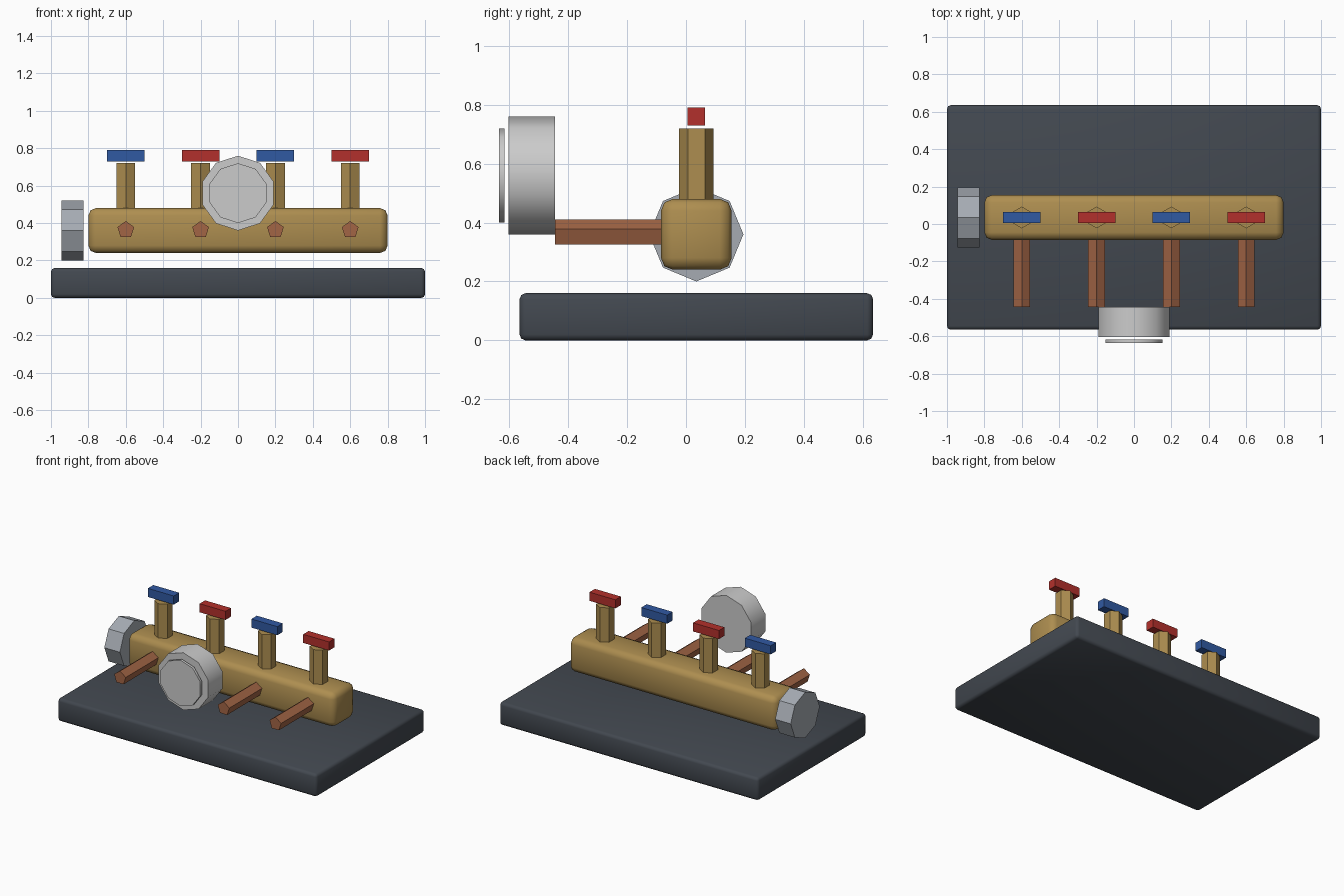
import bpy, bmesh
from math import pi, cos, sin, radians

if "Cube" in bpy.data.objects:
    bpy.data.objects.remove(bpy.data.objects["Cube"])


def material(name, rgb):
    m = bpy.data.materials.new(name)
    m.diffuse_color = (*rgb, 1)
    m.use_nodes = True
    m.node_tree.nodes["Principled BSDF"].inputs["Base Color"].default_value = m.diffuse_color
    return m


SLATE = material("slate", (0.055, 0.065, 0.08))
BRASS = material("brass", (0.42, 0.27, 0.08))
COPPER = material("copper", (0.36, 0.13, 0.06))
STEEL = material("steel", (0.38, 0.41, 0.45))
DIAL = material("pale_metal", (0.68, 0.69, 0.71))
RED = material("red", (0.45, 0.03, 0.025))
BLUE = material("blue", (0.03, 0.10, 0.36))


def finish(name, bm, mat, smooth=None):
    bmesh.ops.recalc_face_normals(bm, faces=bm.faces)
    mesh = bpy.data.meshes.new(name)
    bm.to_mesh(mesh)
    bm.free()
    mesh.materials.append(mat)
    ob = bpy.data.objects.new(name, mesh)
    bpy.context.collection.objects.link(ob)
    if smooth:
        bpy.ops.object.select_all(action='DESELECT')
        bpy.context.view_layer.objects.active = ob
        ob.select_set(True)
        bpy.ops.object.shade_smooth_by_angle(angle=radians(smooth))
    return ob


def box(name, lo, hi, mat, bevel=0):
    bm = bmesh.new()
    bmesh.ops.create_cube(bm, size=1)
    for v in bm.verts:
        v.co = [lo[i] + (v.co[i] + 0.5) * (hi[i] - lo[i]) for i in range(3)]
    if bevel:
        bmesh.ops.bevel(bm, geom=bm.edges[:], offset=bevel, segments=2,
                        profile=0.5, affect='EDGES')
    return finish(name, bm, mat, 50 if bevel else None)


def prism(name, axis, sides, radius, centre, lo, hi, mat, smooth=None):
    """Regular prism along an axis; one corner points along the second cross axis."""
    bm = bmesh.new()
    rings = []
    for d in (lo, hi):
        ring = []
        for k in range(sides):
            a = pi / 2 + 2 * pi * k / sides
            co = [centre[0] + radius * cos(a), centre[1] + radius * sin(a)]
            co.insert(axis, d)
            ring.append(bm.verts.new(co))
        bm.faces.new(ring)
        rings.append(ring)
    a, b = rings
    for k in range(sides):
        j = (k + 1) % sides
        bm.faces.new((a[k], a[j], b[j], b[k]))
    return finish(name, bm, mat, smooth)


X, Y, Z = 0, 1, 2
CY = 0.035  # centre line of the manifold

# base plate and main manifold bar
box("base_plate", (-1, -0.565, 0), (1, 0.635, 0.16), SLATE, 0.02)
box("manifold_bar", (-0.8, CY - 0.12, 0.24), (0.8, CY + 0.12, 0.48), BRASS, 0.04)

# four valves, each with a handle and an outlet pipe
for i in range(4):
    x = -0.6 + 0.4 * i
    prism(f"valve_stem_{i+1}", Z, 6, 0.058, (x, CY), 0.46, 0.72, BRASS)
    box(f"valve_handle_{i+1}", (x - 0.1, CY - 0.03, 0.73),
        (x + 0.1, CY + 0.03, 0.79), RED if i % 2 else BLUE)
    prism(f"outlet_pipe_{i+1}", Y, 5, 0.047, (x, 0.364), -0.445, -0.065, COPPER)

# inlet nut on the left end
prism("inlet_nut", X, 8, 0.16, (CY, 0.36), -0.945, -0.825, STEEL)

# pressure gauge body and its front disc
prism("gauge_body", Y, 10, 0.2, (0, 0.56), -0.603, -0.445, DIAL, 40)
prism("gauge_face", Y, 10, 0.16, (0, 0.56), -0.635, -0.617, DIAL, 40)
